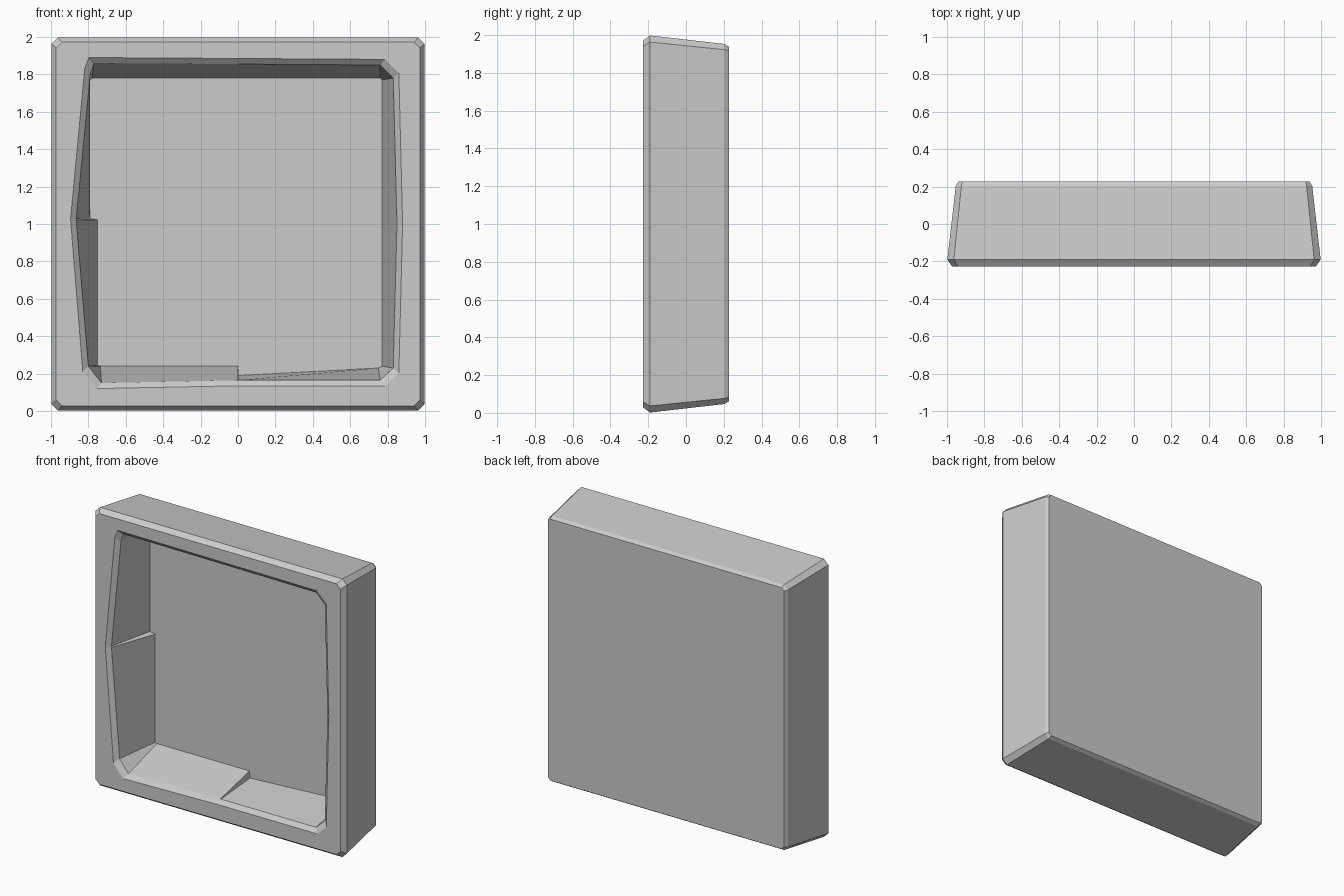
import bpy, bmesh
from mathutils import Vector

if "Cube" in bpy.data.objects:
    bpy.data.objects.remove(bpy.data.objects["Cube"])

CENTRE = Vector((0, 1.0))


def outer_loop(half, cut):
    """Square outline with clipped corners, matched point for point to the opening."""
    a, b = half, half - cut
    pts = [(-a, -b), (-b, -a), (0, -a), (0.004, -a), (b, -a), (a, -b), (a, 0), (a, b),
           (b, a), (0, a), (-b, a), (-a, b), (-a, 0.03), (-a, 0.022)]
    return [(x, z + 1) for x, z in pts]


def grow(loop, amount):
    """Push an outline away from the centre of the frame."""
    out = []
    for x, z in loop:
        dx, dz = x, z - 1
        m = max(abs(dx), abs(dz))
        k = (m + amount) / m
        out.append((dx * k, 1 + dz * k))
    return out


# Slightly crooked hand-cut opening: front edge and floor of the recess
mouth = [(-0.80, 0.24), (-0.73, 0.15), (0, 0.165), (0.004, 0.165), (0.76, 0.165), (0.83, 0.23),
         (0.85, 1.0), (0.83, 1.78), (0.76, 1.85), (0, 1.855), (-0.77, 1.86), (-0.79, 1.80),
         (-0.865, 1.03), (-0.865, 1.022)]
floor = [(-0.75, 0.245), (-0.735, 0.24), (0, 0.24), (0.004, 0.19), (0.75, 0.23), (0.77, 0.24),
         (0.77, 1.0), (0.77, 1.77), (0.76, 1.78), (0, 1.78), (-0.78, 1.78), (-0.79, 1.77),
         (-0.79, 1.03), (-0.75, 1.022)]

# Cross-section of the tray, from the back panel round the rim into the recess
sections = [
    (0.227, outer_loop(0.938, 0.02)),
    (0.203, outer_loop(0.953, 0.03)),
    (-0.190, outer_loop(0.998, 0.035)),
    (-0.227, outer_loop(0.972, 0.03)),
    (-0.227, grow(mouth, 0.03)),
    (-0.200, mouth),
    (0.13, floor),
]

bm = bmesh.new()
rings = [[bm.verts.new((x, y, z)) for x, z in loop] for y, loop in sections]
for r0, r1 in zip(rings, rings[1:]):
    n = len(r0)
    for i in range(n):
        j = (i + 1) % n
        bm.faces.new((r0[i], r0[j], r1[j], r1[i]))

# Back panel outside and recess floor inside
bm.faces.new(rings[0])
bm.faces.new(rings[-1])
bmesh.ops.recalc_face_normals(bm, faces=bm.faces)
bmesh.ops.triangulate(bm, faces=[f for f in bm.faces if len(f.verts) > 4])

mesh = bpy.data.meshes.new("square_tray_frame")
bm.to_mesh(mesh)
bm.free()
frame = bpy.data.objects.new("square_tray_frame", mesh)
bpy.context.collection.objects.link(frame)
